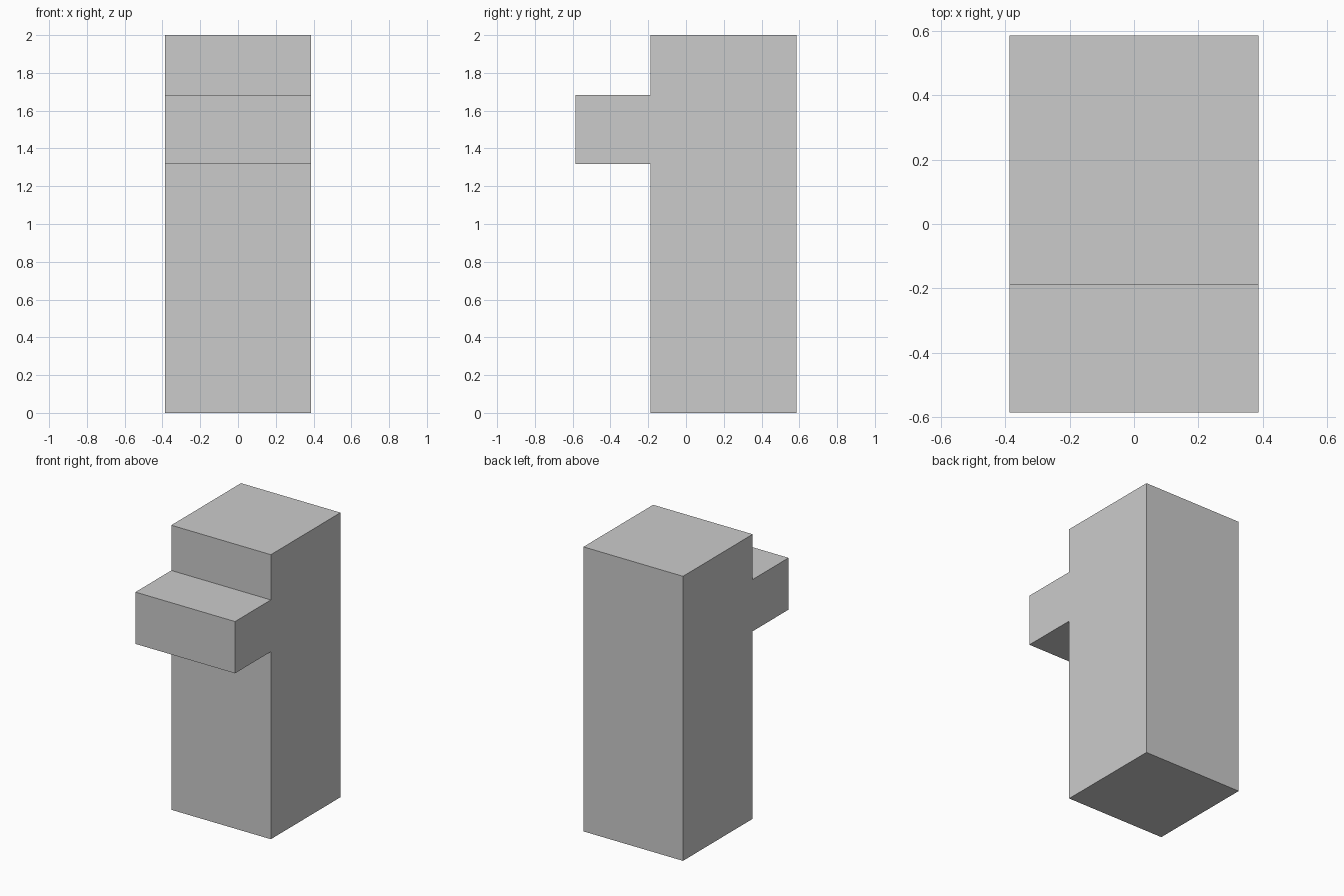
import bpy
import bmesh

if "Cube" in bpy.data.objects:
    bpy.data.objects.remove(bpy.data.objects["Cube"])

HALF_WIDTH = 0.387
BACK, FACE, LEDGE = 0.586, -0.188, -0.586   # y positions
TOP, LEDGE_TOP, LEDGE_BOTTOM = 2.0, 1.682, 1.318

# Side profile (y, z): square pillar with a block projecting from the front
profile = [
    (FACE, 0), (BACK, 0), (BACK, TOP), (FACE, TOP),
    (FACE, LEDGE_TOP), (LEDGE, LEDGE_TOP),
    (LEDGE, LEDGE_BOTTOM), (FACE, LEDGE_BOTTOM),
]

# Extrude the profile across the full width
bm = bmesh.new()
side = bm.faces.new([bm.verts.new((-HALF_WIDTH, y, z)) for y, z in profile])
result = bmesh.ops.extrude_face_region(bm, geom=[side], use_keep_orig=True)
moved = [v for v in result["geom"] if isinstance(v, bmesh.types.BMVert)]
bmesh.ops.translate(bm, verts=moved, vec=(2 * HALF_WIDTH, 0, 0))
bmesh.ops.recalc_face_normals(bm, faces=bm.faces)

mesh = bpy.data.meshes.new("pillar_with_ledge")
bm.to_mesh(mesh)
bm.free()
pillar = bpy.data.objects.new("pillar_with_ledge", mesh)
bpy.context.collection.objects.link(pillar)
